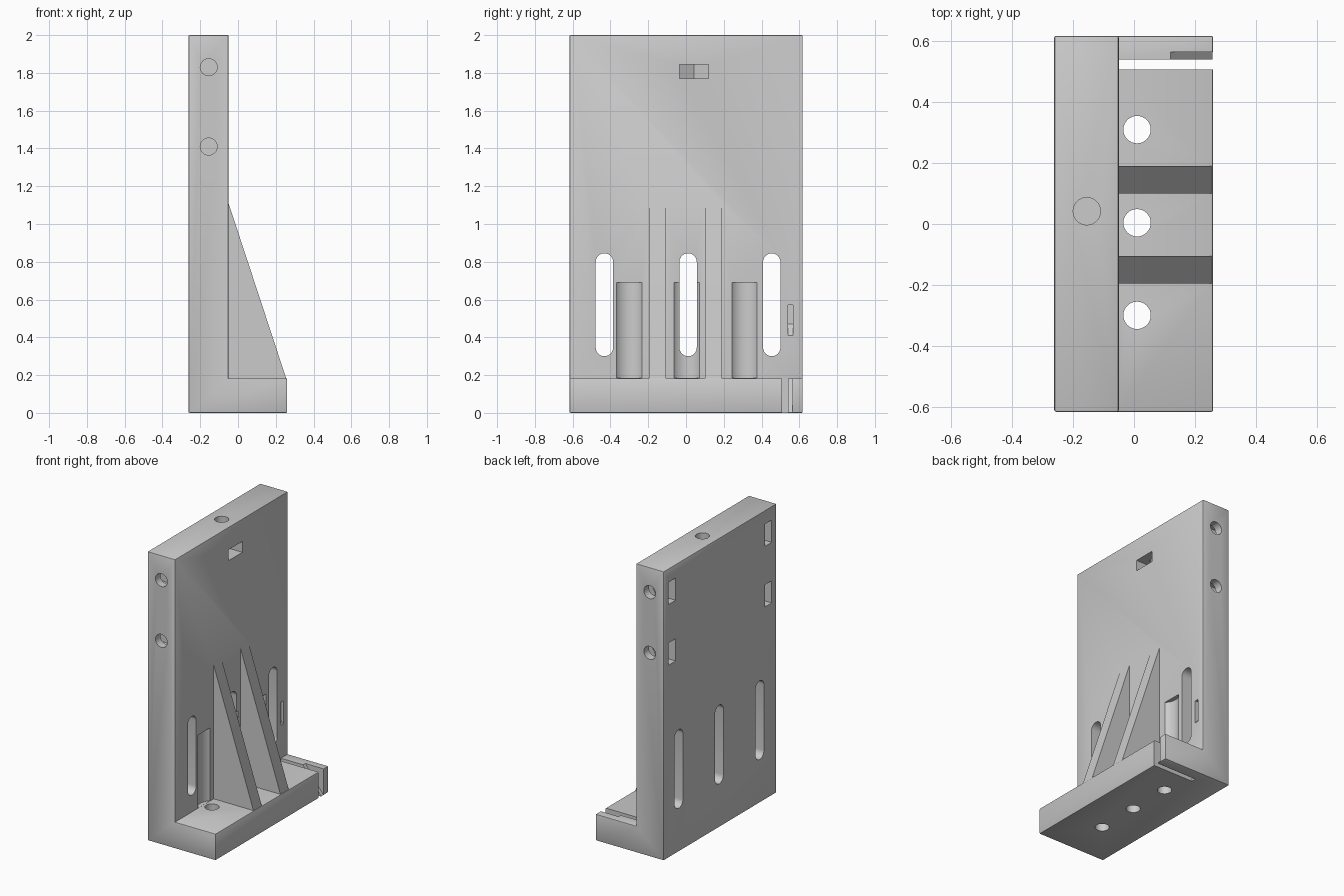
import bpy, bmesh, math

cube = bpy.data.objects.get("Cube")
if cube:
    bpy.data.objects.remove(cube, do_unlink=True)

grey = bpy.data.materials.new("light grey plastic")
grey.use_nodes = True
colour = (0.6, 0.6, 0.6, 1)
grey.diffuse_color = colour
grey.node_tree.nodes["Principled BSDF"].inputs["Base Color"].default_value = colour


def prism(name, outline, axis, lo, hi, bevel=0):
    """Extrude a 2D outline along an axis; the outline uses the other two axes in order."""
    bm = bmesh.new()

    def place(p, depth):
        co = list(p)
        co.insert("xyz".index(axis), depth)
        return bm.verts.new(co)

    a = [place(p, lo) for p in outline]
    b = [place(p, hi) for p in outline]
    n = len(outline)
    bm.faces.new(a)
    bm.faces.new(b)
    for i in range(n):
        j = (i + 1) % n
        bm.faces.new((a[i], a[j], b[j], b[i]))
    bmesh.ops.recalc_face_normals(bm, faces=bm.faces)
    if bevel:
        edges = [e for e in bm.edges if e.is_convex]
        bmesh.ops.bevel(bm, geom=edges, offset=bevel, segments=2, profile=0.5, affect='EDGES')
    mesh = bpy.data.meshes.new(name)
    bm.to_mesh(mesh)
    bm.free()
    mesh.materials.append(grey)
    obj = bpy.data.objects.new(name, mesh)
    bpy.context.collection.objects.link(obj)
    return obj


def rect(u0, u1, v0, v1):
    return [(u0, v0), (u1, v0), (u1, v1), (u0, v1)]


def ring(u, v, r, n=32, start=0.0):
    return [(u + r * math.cos(start + math.tau * i / n),
             v + r * math.sin(start + math.tau * i / n)) for i in range(n)]


def stadium(u, v0, v1, r, n=12):
    arc = [math.pi * i / n for i in range(n + 1)]
    return ([(u + r * math.cos(t), v1 - r + r * math.sin(t)) for t in arc] +
            [(u - r * math.cos(t), v0 + r - r * math.sin(t)) for t in arc])


def combine(tool, operation):
    """Merge a tool into the bracket or cut it away, then discard the tool."""
    tool.hide_render = True
    mod = bracket.modifiers.new("combine", 'BOOLEAN')
    mod.operation = operation
    mod.solver = 'EXACT'
    mod.object = tool
    bpy.context.view_layer.objects.active = bracket
    bpy.ops.object.modifier_apply(modifier=mod.name)
    bpy.data.objects.remove(tool, do_unlink=True)


def cut(*args):
    combine(prism("cutter", *args), 'DIFFERENCE')


# L-shaped body: upright plate and foot
BACK, FACE, TOE, FOOT = -0.262, -0.05, 0.26, 0.183
body = [(BACK, 0), (TOE, 0), (TOE, FOOT), (FACE, FOOT), (FACE, 2), (BACK, 2)]
bracket = prism("angle_bracket", body, 'y', -0.617, 0.618, 0.006)

# Pair of triangular ribs
rib = [(-0.1, 0.1), (0.25, 0.1), (0.255, FOOT), (FACE, 1.11), (-0.06, 1.14), (-0.1, 1.14)]
for y in (-0.15, 0.145):
    combine(prism("rib", rib, 'y', y - 0.045, y + 0.045), 'UNION')

# Long adjustment slots through the plate
for y in (-0.432, 0.011, 0.454):
    cut(stadium(y, 0.3, 0.845, 0.046), 'x', -0.5, 0.1)

# Foot screw holes and the screwdriver clearance grooves above them
for y in (-0.3, 0.004, 0.31):
    cut(ring(0.01, y, 0.045), 'z', -0.1, 0.3)
    cut(ring(0.01, y, 0.09, 48), 'z', FOOT + 0.001, 0.69)

# Edge bolt holes with nut pockets opening on the back
AXIS, NUT = -0.155, 0.0895
for z in (1.83, 1.41):
    for side in (-1, 1):
        cut(ring(AXIS, z, 0.045), 'y', *sorted((side * 0.35, side * 0.7)))
        pocket = [(-0.3, z - 0.077), (AXIS + NUT / 2, z - 0.077), (AXIS + NUT, z),
                  (AXIS + NUT / 2, z + 0.077), (-0.3, z + 0.077)]
        cut(pocket, 'y', *sorted((side * 0.488, side * 0.563)))

# Top bolt hole with a nut pocket opening on the front face
TOP_Y = 0.042
cut(ring(AXIS, TOP_Y, 0.045), 'z', 1.63, 2.1)
pocket = [(0, TOP_Y - 0.077), (AXIS - NUT / 2, TOP_Y - 0.077), (AXIS - NUT, TOP_Y),
          (AXIS - NUT / 2, TOP_Y + 0.077), (0, TOP_Y + 0.077)]
cut(pocket, 'z', 1.77, 1.845)

# Belt gap in the foot, sloped notch beside it and small plate recess
cut(rect(FACE + 0.001, 0.4, 0.508, 0.541), 'z', -0.1, 0.3)
cut([(0.12, FOOT), (0.12, 0.3), (0.4, 0.3), (0.4, 0), (TOE, 0)], 'y', 0.535, 0.565)
cut([(0, 0.41), (FACE, 0.41), (-0.1, 0.47), (-0.1, 0.57), (0, 0.57)], 'y', 0.54, 0.567)

# Smooth the holes while keeping crisp edges
bpy.ops.object.select_all(action='DESELECT')
bracket.select_set(True)
bpy.context.view_layer.objects.active = bracket
bpy.ops.object.shade_smooth_by_angle(angle=math.radians(30))
